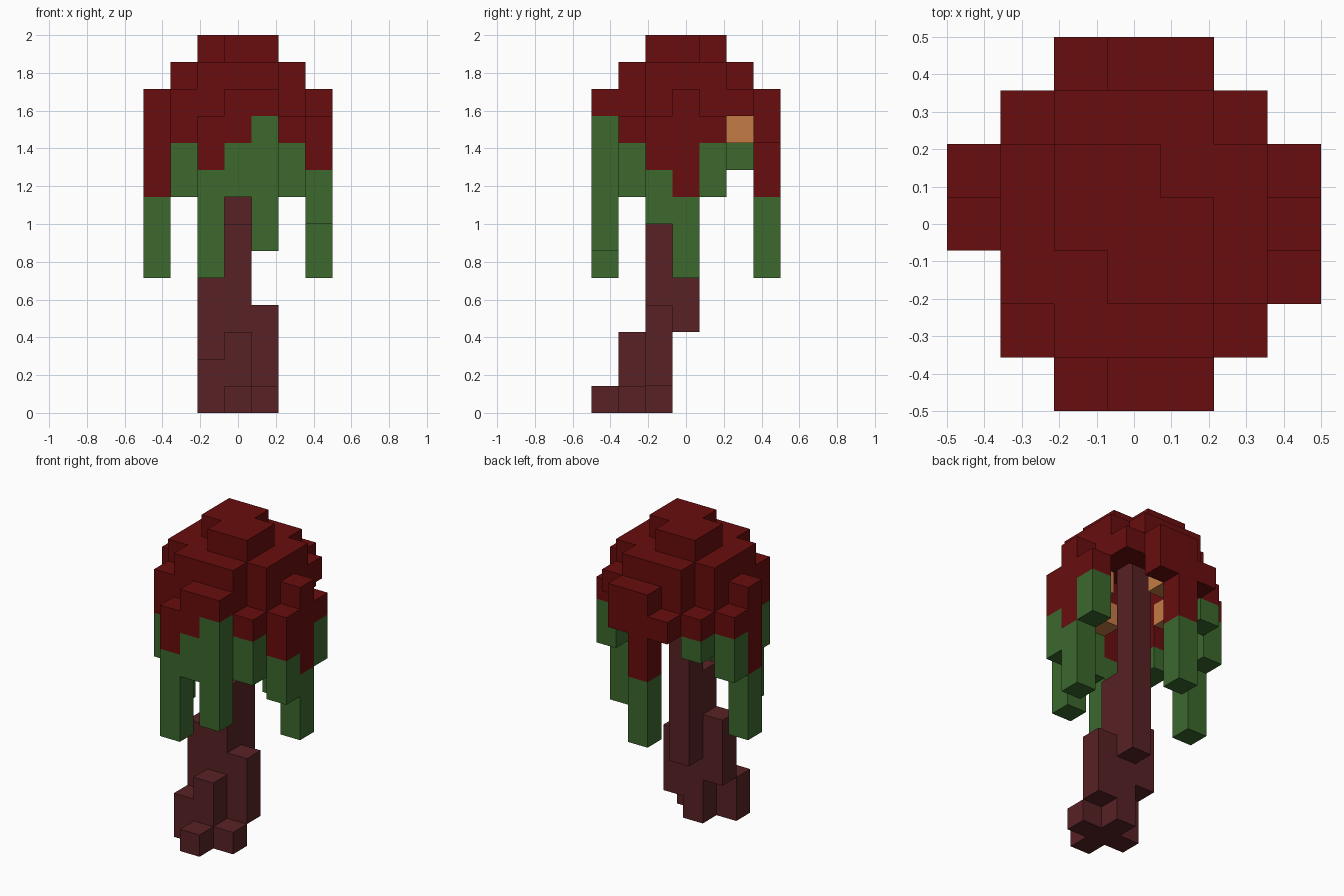
import bpy
import bmesh
from mathutils import Vector

U = 1 / 7  # edge of one block

start_cube = bpy.data.objects.get("Cube")
if start_cube:
    bpy.data.objects.remove(start_cube, do_unlink=True)


def make_material(name, rgb):
    mat = bpy.data.materials.new(name)
    mat.use_nodes = True
    mat.diffuse_color = (*rgb, 1)
    mat.node_tree.nodes["Principled BSDF"].inputs["Base Color"].default_value = (*rgb, 1)
    return mat


def column(x, y, bottom, top):
    return {(x, y, z) for z in range(bottom, top)}


# Trunk: stepped columns, given as x, y, bottom, top
trunk = set()
for spec in [(0, 0, 3, 12), (0, -1, 0, 7), (-1, -1, 2, 5), (1, -1, 1, 4),
             (0, -2, 0, 3), (-1, -2, 0, 2), (1, -2, 0, 1), (0, -3, 0, 1)]:
    trunk |= column(*spec)

# Cap crown: stepped layers with clipped corners
cap, vines = set(), set()
for x in range(-2, 3):
    for y in range(-2, 3):
        if abs(x) + abs(y) < 4:
            cap.add((x, y, 12))
            if max(abs(x), abs(y)) == 2:
                cap.add((x, y, 11))
        if max(abs(x), abs(y)) < 2 and (x, y) not in [(1, 1), (-1, -1)]:
            cap.add((x, y, 13))

# Hanging skirt: x, y, cap top, cap bottom, vine bottom
for x, y, top, middle, bottom in [
        (-1, -3, 11, 9, 5), (0, -3, 12, 10, 8), (1, -3, 12, 11, 6),
        (3, -1, 11, 9, 7), (3, 0, 12, 8, 5), (3, 1, 11, 10, 8),
        (-1, 3, 11, 10, 10), (0, 3, 12, 8, 5), (1, 3, 12, 10, 10),
        (-3, 0, 12, 8, 5), (-3, 1, 11, 10, 8), (-2, -1, 12, 9, 8),
        (-2, -2, 12, 10, 8), (2, -2, 11, 10, 8),
        (-2, 2, 11, 10, 9), (2, 2, 12, 11, 11)]:
    cap |= column(x, y, middle, top)
    vines |= column(x, y, bottom, middle)

# Glowing blocks tucked under the cap
glow = {(0, -2, 10), (0, 2, 10), (-2, 0, 10), (2, 0, 10)}

solid = trunk | cap | vines | glow


def build(name, cells, mat):
    """Make the exposed block faces of one part, merged into flat regions."""
    bm = bmesh.new()
    for cell in sorted(cells):
        centre = Vector(cell) + Vector((0, 0, 0.5))
        for axis in range(3):
            for sign in (-1, 1):
                normal = Vector((0, 0, 0))
                normal[axis] = sign
                if tuple(int(c + n) for c, n in zip(cell, normal)) in solid:
                    continue
                a, b = Vector((0, 0, 0)), Vector((0, 0, 0))
                a[(axis + 1) % 3] = 0.5
                b[(axis + 2) % 3] = 0.5 * sign
                mid = centre + normal / 2
                corners = (mid - a - b, mid + a - b, mid + a + b, mid - a + b)
                bm.faces.new([bm.verts.new(p * U) for p in corners])
    bmesh.ops.remove_doubles(bm, verts=bm.verts, dist=0.001)
    bmesh.ops.dissolve_limit(bm, angle_limit=0.01, verts=bm.verts, edges=bm.edges)
    mesh = bpy.data.meshes.new(name)
    bm.to_mesh(mesh)
    bm.free()
    mesh.materials.append(mat)
    bpy.context.collection.objects.link(bpy.data.objects.new(name, mesh))


build("trunk", trunk, make_material("dark maroon bark", (0.098, 0.016, 0.018)))
build("cap", cap, make_material("deep red", (0.14, 0.004, 0.004)))
build("hanging_vines", vines, make_material("leaf green", (0.045, 0.14, 0.027)))
build("glow_blocks", glow, make_material("warm orange", (0.55, 0.2, 0.058)))
